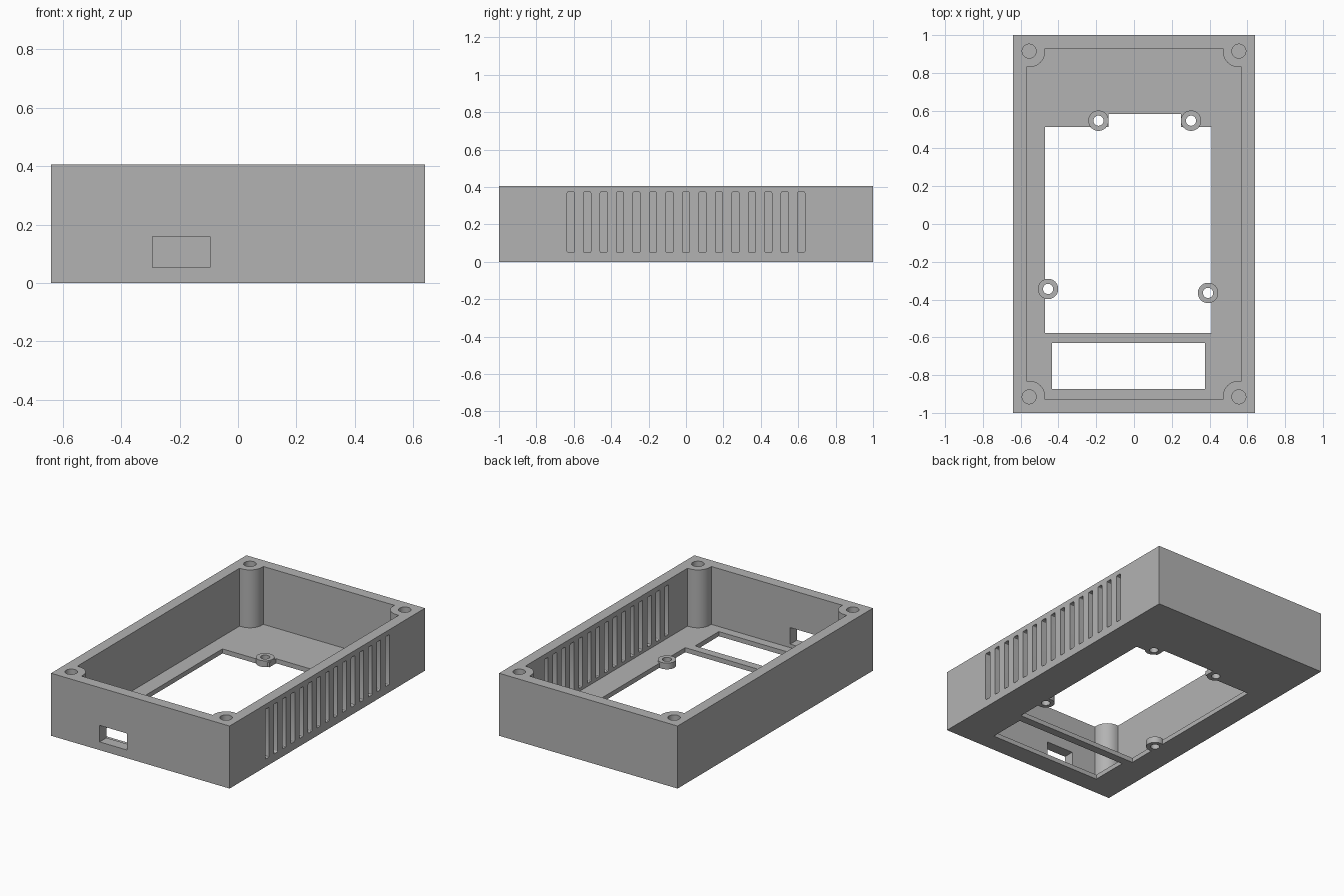
import bpy, bmesh, math

if "Cube" in bpy.data.objects:
    bpy.data.objects.remove(bpy.data.objects["Cube"])

HX, HY, H = 0.64, 1.0, 0.405      # outer half sizes and height
WALL, FLOOR = 0.07, 0.03
POST = (0.555, 0.915)             # corner screw post centre
POST_R, SCREW_R = 0.085, 0.037

grey = bpy.data.materials.new("plain grey")
grey.diffuse_color = (0.45, 0.45, 0.45, 1)
grey.use_nodes = True
grey.node_tree.nodes["Principled BSDF"].inputs["Base Color"].default_value = grey.diffuse_color


def prism(name, pts, z0, z1, axis="z"):
    """Extrude a 2D outline; axis 'x' maps the outline to (y, z), 'y' to (x, z)."""
    place = {"z": lambda a, b, c: (a, b, c),
             "x": lambda a, b, c: (c, a, b),
             "y": lambda a, b, c: (a, c, b)}[axis]
    bm = bmesh.new()
    low = [bm.verts.new(place(a, b, z0)) for a, b in pts]
    top = [bm.verts.new(place(a, b, z1)) for a, b in pts]
    bm.faces.new(low)
    bm.faces.new(top)
    n = len(pts)
    for i in range(n):
        j = (i + 1) % n
        bm.faces.new((low[i], low[j], top[j], top[i]))
    bmesh.ops.recalc_face_normals(bm, faces=bm.faces)
    me = bpy.data.meshes.new(name)
    bm.to_mesh(me)
    bm.free()
    me.materials.append(grey)
    ob = bpy.data.objects.new(name, me)
    bpy.context.collection.objects.link(ob)
    return ob


def rect(x0, x1, y0, y1):
    return [(x0, y0), (x1, y0), (x1, y1), (x0, y1)]


def arc(cx, cy, r, a0, a1, n):
    return [(cx + r * math.cos(math.radians(a0 + (a1 - a0) * i / n)),
             cy + r * math.sin(math.radians(a0 + (a1 - a0) * i / n))) for i in range(n + 1)]


def circle(cx, cy, r, n=40):
    return arc(cx, cy, r, 0, 360, n)[:-1]


def rounded(x0, x1, y0, y1, r):
    return (arc(x1 - r, y1 - r, r, 0, 90, 3) + arc(x0 + r, y1 - r, r, 90, 180, 3)
            + arc(x0 + r, y0 + r, r, 180, 270, 3) + arc(x1 - r, y0 + r, r, 270, 360, 3))


def combine(body, tool, op="DIFFERENCE"):
    """Apply a boolean and remove the tool."""
    mod = body.modifiers.new("bool", "BOOLEAN")
    mod.operation, mod.solver, mod.object = op, "EXACT", tool
    bpy.context.view_layer.update()
    dg = bpy.context.evaluated_depsgraph_get()
    me = bpy.data.meshes.new_from_object(body.evaluated_get(dg))
    body.modifiers.clear()
    body.data = me
    bpy.data.objects.remove(tool)


# outer block
case = prism("case", rect(-HX, HX, -HY, HY), 0, H)

# inner cavity, leaving a rounded post in every corner
ix, iy = HX - WALL, HY - WALL
px, py = POST
cavity = []
for sx, sy in ((1, 1), (-1, 1), (-1, -1), (1, -1)):
    c = [(ix, py - POST_R)] + arc(px, py, POST_R, 270, 180, 16) + [(px - POST_R, iy)]
    c = [(sx * x, sy * y) for x, y in c]
    cavity += c if sx * sy > 0 else c[::-1]
combine(case, prism("cavity_cutter", cavity, FLOOR, H + 0.1))

# floor openings: the large window with its raised back edge, and the small front one
window = [(-0.471, -0.577), (0.41, -0.577), (0.41, 0.513), (0.25, 0.513),
          (0.25, 0.582), (-0.135, 0.582), (-0.135, 0.513), (-0.471, 0.513)]
combine(case, prism("window_cutter", window, -0.1, 0.1))
combine(case, prism("small_window_cutter", rect(-0.434, 0.376, -0.873, -0.63), -0.1, 0.1))

# port opening in the front wall
combine(case, prism("port_cutter", rect(-0.292, -0.096, 0.053, 0.16), -1.1, -0.9, "y"))

# row of ventilation slots in the right wall
for i in range(15):
    y = (i - 7) * 0.088
    combine(case, prism("slot_cutter", rounded(y - 0.019, y + 0.019, 0.05, 0.373, 0.006),
                        0.5, 0.75, "x"))

# blind screw holes in the posts
for sx in (-1, 1):
    for sy in (-1, 1):
        combine(case, prism("screw_cutter", circle(sx * px, sy * py, SCREW_R), 0.05, H + 0.1))

# mounting rings around the large window
rings = [(-0.188, 0.547), (0.302, 0.547), (-0.455, -0.344), (0.392, -0.365)]
for x, y in rings:
    combine(case, prism("mounting_ring", circle(x, y, 0.054), 0, 0.04), "UNION")
    combine(case, prism("ring_cutter", circle(x, y, 0.027), -0.1, 0.1))

# smooth round surfaces, keep hard edges
bpy.context.view_layer.objects.active = case
case.select_set(True)
bpy.ops.object.shade_smooth_by_angle(angle=math.radians(30))
